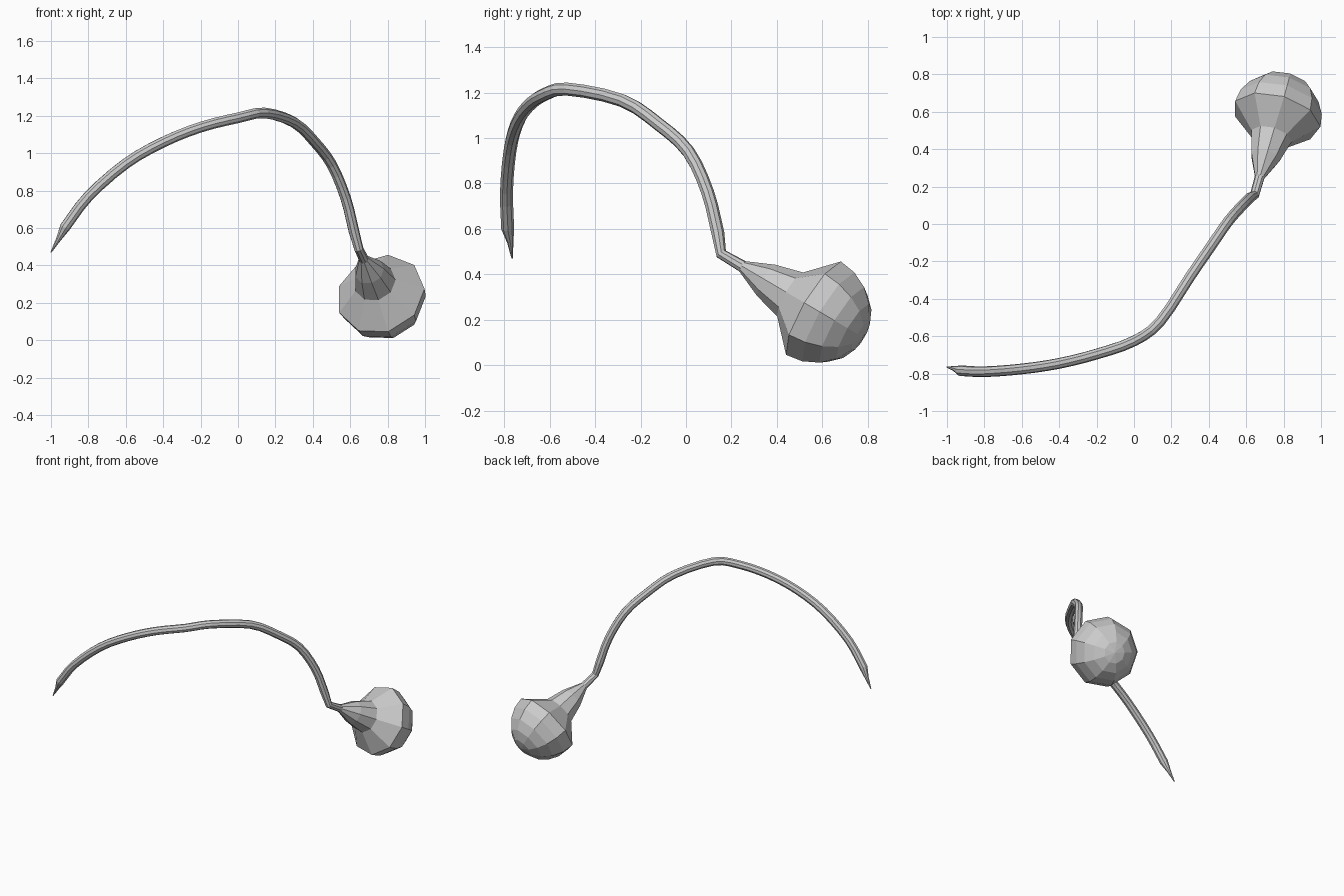
import bpy, bmesh, math
from mathutils import Vector

cube = bpy.data.objects.get("Cube")
if cube:
    bpy.data.objects.remove(cube, do_unlink=True)

SIDES = 9

grey = bpy.data.materials.new("plain grey")
grey.use_nodes = True
grey.diffuse_color = (0.6, 0.6, 0.6, 1)
grey.node_tree.nodes["Principled BSDF"].inputs["Base Color"].default_value = (0.6, 0.6, 0.6, 1)


def smooth_path(points, steps):
    """Catmull-Rom curve through the points."""
    p = [2 * points[0] - points[1], *points, 2 * points[-1] - points[-2]]
    out = []
    for a, b, c, d in zip(p, p[1:], p[2:], p[3:]):
        for i in range(steps):
            t = i / steps
            out.append(0.5 * (2 * b + (c - a) * t + (2 * a - 5 * b + 4 * c - d) * t ** 2
                              + (3 * b - a - 3 * c + d) * t ** 3))
    return out + [points[-1]]


def sweep(name, path, radii):
    """Skin rings of the given radii along a path, mitred at the bends."""
    bm = bmesh.new()
    rings = []
    ref = Vector((1, 0, 0))
    last = len(path) - 1
    for i, (p, r) in enumerate(zip(path, radii)):
        before = (p - path[max(i - 1, 0)]).normalized()
        after = (path[min(i + 1, last)] - p).normalized()
        tangent = (before + after).normalized()
        ref = (ref - tangent * ref.dot(tangent)).normalized()
        side = tangent.cross(ref)
        angles = [math.tau * k / SIDES for k in range(SIDES)]
        rings.append([bm.verts.new(p + r * (ref * math.cos(a) + side * math.sin(a))) for a in angles])
    for lower, upper in zip(rings, rings[1:]):
        for k in range(SIDES):
            n = (k + 1) % SIDES
            bm.faces.new((lower[k], lower[n], upper[n], upper[k]))
    bm.faces.new(rings[0][::-1])
    bm.faces.new(rings[-1])
    bmesh.ops.remove_doubles(bm, verts=bm.verts, dist=0.0005)
    bmesh.ops.recalc_face_normals(bm, faces=bm.faces)
    mesh = bpy.data.meshes.new(name)
    bm.to_mesh(mesh)
    bm.free()
    mesh.materials.append(grey)
    obj = bpy.data.objects.new(name, mesh)
    bpy.context.collection.objects.link(obj)
    return obj


# Bulb axis, running from the sharp bend down and back
bend = Vector((0.645, 0.155, 0.49))
axis = Vector((0.12, 0.425, -0.25)).normalized()
neck_start, bulb_middle, bulb_radius = 0.113, 0.495, 0.242

# Arched stem with a pointed tip at one end and a bend at the other
arch = smooth_path([Vector(v) for v in (
    (-0.925, -0.785, 0.605), (-0.8, -0.79, 0.77), (-0.6, -0.775, 0.945),
    (-0.4, -0.745, 1.06), (-0.2, -0.695, 1.14), (0, -0.625, 1.19),
    (0.14, -0.52, 1.215), (0.3, -0.28, 1.165), (0.41, -0.12, 1.06),
    (0.5, 0.01, 0.94), (0.575, 0.095, 0.76), (0.62, 0.14, 0.58))], 3)
tip = [Vector((-1, -0.765, 0.47)), Vector((-0.96, -0.773, 0.54))]
path = tip + arch + [bend, bend + axis * neck_start]
sweep("arched_stem", path, [0.003, 0.014] + [0.029] * len(arch) + [0.025, 0.027])

# Flared neck and half-round bulb
profile = [(neck_start, 0.027), (0.24, 0.081), (0.367, 0.114)]
for i in range(6):
    a = math.pi / 2 * i / 5
    profile.append((bulb_middle + 0.25 * math.sin(a), bulb_radius * math.cos(a)))
sweep("flared_bulb", [bend + axis * d for d, r in profile], [r for d, r in profile])
